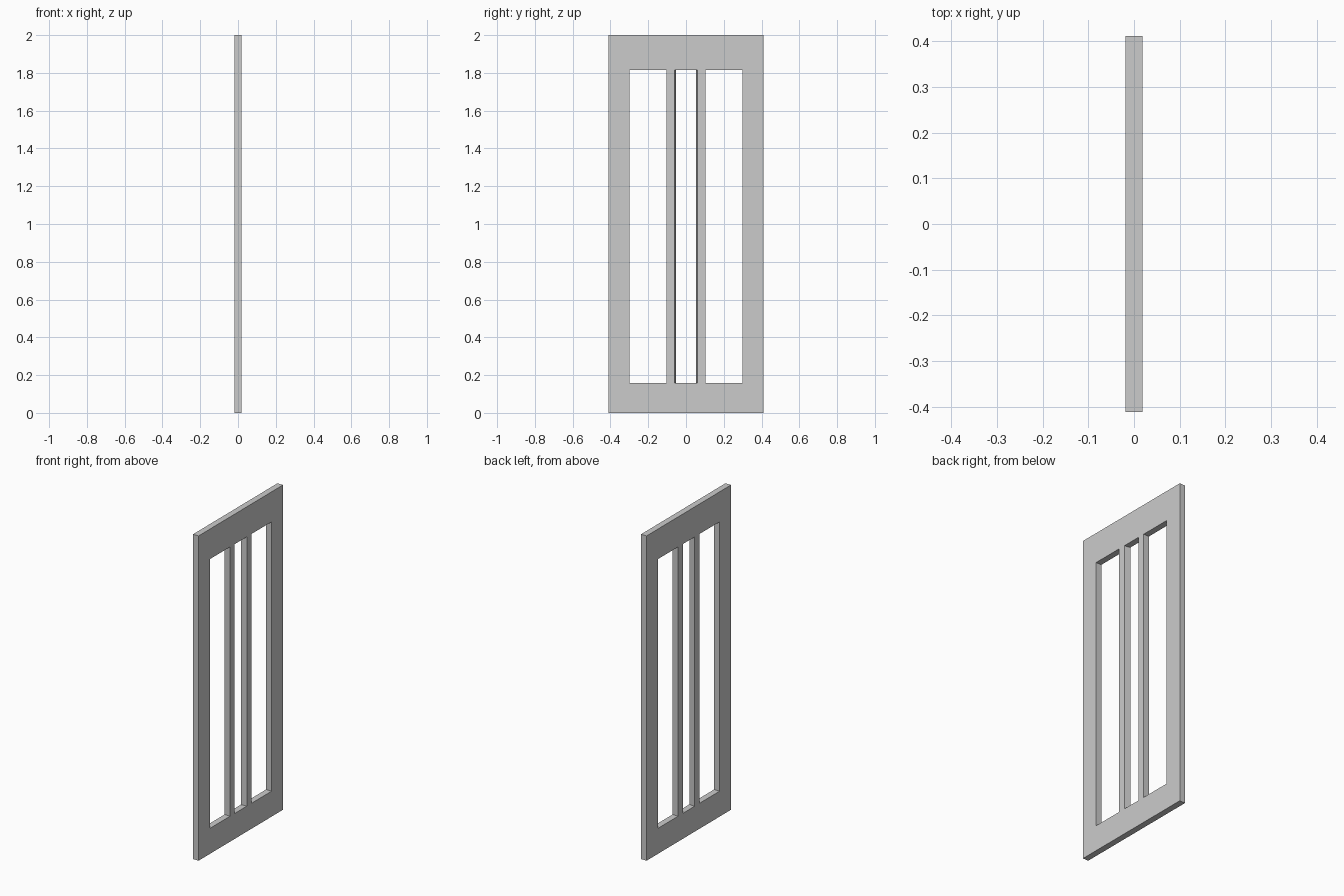
import bpy, bmesh

if "Cube" in bpy.data.objects:
    bpy.data.objects.remove(bpy.data.objects["Cube"])

HALF_T = 0.019                       # half the slab thickness
HALF_Y = [0.411, 0.30, 0.104]        # outer edge, stile edge, bar outer edge
BAR_BACK, BAR_FRONT = 0.054, 0.060   # bars' inner edges flare slightly toward +x
Z = [0.0, 0.157, 1.815, 2.0]         # bottom rail, openings, top rail
OPENINGS = {(1, 1), (3, 1), (5, 1)}  # (column, row) cells left empty


def columns(inner):
    h = HALF_Y + [inner]
    return [-v for v in h] + h[::-1]


bm = bmesh.new()
sides = []
for x, inner in ((-HALF_T, BAR_BACK), (HALF_T, BAR_FRONT)):
    sides.append([[bm.verts.new((x, y, z)) for z in Z] for y in columns(inner)])
back, front = sides
cols, rows = len(back) - 1, len(Z) - 1


def solid(c, r):
    return 0 <= c < cols and 0 <= r < rows and (c, r) not in OPENINGS


# Rails, stiles and bars: both broad faces plus every edge bordering a gap
for c in range(cols):
    for r in range(rows):
        if not solid(c, r):
            continue
        ring = [(c, r), (c + 1, r), (c + 1, r + 1), (c, r + 1)]
        bm.faces.new([front[i][j] for i, j in ring])
        bm.faces.new([back[i][j] for i, j in reversed(ring)])
        neighbours = [(c, r - 1), (c + 1, r), (c, r + 1), (c - 1, r)]
        for k, n in enumerate(neighbours):
            if not solid(*n):
                (a, b), (d, e) = ring[k], ring[(k + 1) % 4]
                bm.faces.new([front[a][b], back[a][b], back[d][e], front[d][e]])

bmesh.ops.recalc_face_normals(bm, faces=bm.faces)
mesh = bpy.data.meshes.new("door_frame")
bm.to_mesh(mesh)
bm.free()
bpy.context.collection.objects.link(bpy.data.objects.new("door_frame", mesh))
